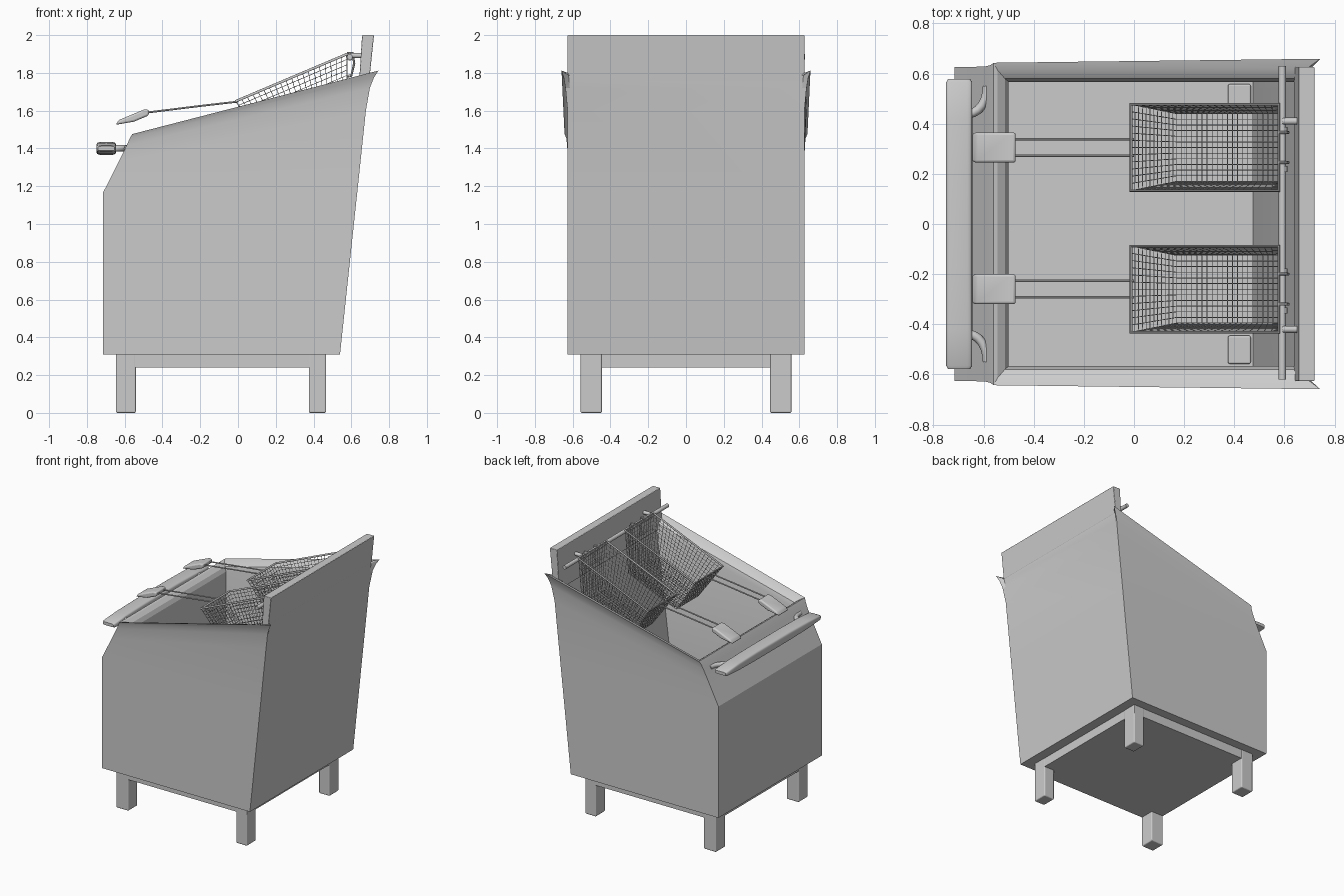
import bpy, bmesh, math
from mathutils import Vector

if "Cube" in bpy.data.objects:
    bpy.data.objects.remove(bpy.data.objects["Cube"])


def make(name, bm, smooth=None, bevel=0):
    bmesh.ops.remove_doubles(bm, verts=bm.verts, dist=1e-5)
    bmesh.ops.recalc_face_normals(bm, faces=bm.faces)
    me = bpy.data.meshes.new(name)
    bm.to_mesh(me)
    bm.free()
    ob = bpy.data.objects.new(name, me)
    bpy.context.collection.objects.link(ob)
    if bevel:
        m = ob.modifiers.new("bevel", 'BEVEL')
        m.width, m.segments, m.limit_method = bevel, 3, 'ANGLE'
    if smooth:
        select(ob)
        bpy.ops.object.shade_smooth_by_angle(angle=math.radians(smooth))
    return ob


def select(ob):
    bpy.ops.object.select_all(action='DESELECT')
    ob.select_set(True)
    bpy.context.view_layer.objects.active = ob


def loft(bm, rings, cap_start=True, cap_end=True):
    vs = [[bm.verts.new(p) for p in r] for r in rings]
    n = len(vs[0])
    for a, b in zip(vs, vs[1:]):
        for i in range(n):
            j = (i + 1) % n
            bm.faces.new((a[i], a[j], b[j], b[i]))
    if cap_start:
        bm.faces.new(vs[0])
    if cap_end:
        bm.faces.new(vs[-1])


def prism(name, pts, y0, y1, bevel=0, smooth=None):
    """Side profile in x,z pulled along y."""
    bm = bmesh.new()
    loft(bm, [[(x, y, z) for x, z in pts] for y in (y0, y1)])
    return make(name, bm, smooth, bevel)


def box(name, x0, x1, y0, y1, z0, z1, bevel=0):
    return prism(name, [(x0, z0), (x1, z0), (x1, z1), (x0, z1)], y0, y1, bevel)


def rod(name, pts, r, cyclic=False, sides=2):
    cu = bpy.data.curves.new(name, 'CURVE')
    cu.dimensions, cu.bevel_depth, cu.bevel_resolution = '3D', r, sides
    cu.use_fill_caps = True
    sp = cu.splines.new('POLY')
    sp.points.add(len(pts) - 1)
    for p, c in zip(sp.points, pts):
        p.co = (*c, 1)
    sp.use_cyclic_u = cyclic
    ob = bpy.data.objects.new(name, cu)
    bpy.context.collection.objects.link(ob)
    select(ob)
    bpy.ops.object.convert(target='MESH')
    bpy.ops.object.shade_smooth_by_angle(angle=math.radians(40))
    return ob


# Cabinet: open tub with flared rim; each ring is front, rear tip, rear panel
def ring(front, tip, back):
    half = [front, tip, back]
    return [(x, y, z) for x, y, z in half] + [(x, -y, z) for x, y, z in reversed(half)]


W = .627
bm = bmesh.new()
loft(bm, [
    ring((-.715, W, .31), (.54, W, .31), (.54, .61, .31)),
    ring((-.715, W, 1.165), (.631, W, 1.165), (.631, .61, 1.165)),
    ring((-.632, W, 1.33), (.677, W, 1.60), (.677, .61, 1.60)),
    ring((-.59, .629, 1.415), (.698, .638, 1.72), (.690, .615, 1.72)),
    ring((-.572, .634, 1.455), (.720, .647, 1.775), (.695, .62, 1.77)),
    ring((-.56, .643, 1.476), (.743, .659, 1.812), (.698, .625, 1.80)),
    ring((-.545, .615, 1.472), (.700, .620, 1.788), (.675, .59, 1.78)),
    ring((-.515, .58, 1.45), (.66, .58, 1.75), (.655, .55, 1.75)),
    ring((-.50, .567, 1.42), (.645, .567, 1.70), (.645, .54, 1.70)),
    ring((-.50, .567, .32), (.475, .567, .32), (.475, .54, .32)),
])
make("fryer_cabinet", bm, 20)

# Upright splash panel along the rear
prism("rear_splash_panel", [(.638, 1.70), (.698, 1.79), (.72, 2.0), (.657, 2.0)], -W, W, .004)

# Base plinth and four legs
box("base_plinth", -.644, .464, -.556, .556, .24, .312)
for x0, x1, n in ((-.646, -.541, "front"), (.375, .466, "rear")):
    for s in (-1, 1):
        box(f"{n}_leg", x0, x1, *sorted((s * .445, s * .558)), 0, .345, .008)

# Front grab handle, thinner towards its ends
bm = bmesh.new()
rings = []
for y, h, w in ((-.578, .012, .044), (-.565, .018, .052), (-.42, .03, .0525), (-.2, .035, .0525),
                (.2, .035, .0525), (.42, .03, .0525), (.565, .018, .052), (.578, .012, .044)):
    r = []
    for i in range(20):
        a = math.tau * i / 20
        c, s = math.cos(a), math.sin(a)
        r.append((-.6975 + w * math.copysign(abs(c) ** .4, c), y,
                  1.40 + h * math.copysign(abs(s) ** .4, s)))
    rings.append(r)
loft(bm, rings)
make("front_handle", bm, 40)

# Curved brackets holding the handle
for s in (-1, 1):
    arc = [(-.66 + .075 * math.sin(t), s * (.44 + .11 * (1 - math.cos(t))), 1.40)
           for t in [math.pi / 2 * i / 6 for i in range(7)]]
    rod("handle_bracket", arc, .018, sides=3)

# Basket hanging rail with pegs
rod("hanging_rail", [(.592, -.62, 1.885), (.592, .63, 1.885)], .015, sides=4)
for y in (-.42, .41):
    rod("rail_peg", [(.592, y, 1.892), (.652, y, 1.892)], .014, sides=4)
for y in (-.345, -.19, .22, .375):
    rod("rail_collar", [(.592, y - .012, 1.885), (.592, y + .012, 1.885)], .02, sides=4)


def patch(bm, a, b, c, d, nu, nv):
    """Grid of quads between four corners."""
    a, b, c, d = map(Vector, (a, b, c, d))
    g = [[bm.verts.new(a.lerp(b, i / nu).lerp(d.lerp(c, i / nu), j / nv))
          for i in range(nu + 1)] for j in range(nv + 1)]
    for j in range(nv):
        for i in range(nu):
            bm.faces.new((g[j][i], g[j][i + 1], g[j + 1][i + 1], g[j + 1][i]))


# Wire baskets with two-wire handles and moulded grips
for cy in (-.26, .305):
    t = [(-.012, cy - .172, 1.65), (.578, cy - .172, 1.90), (.578, cy + .172, 1.90), (-.012, cy + .172, 1.65)]
    b = [(.17, cy - .135, 1.39), (.575, cy - .135, 1.56), (.575, cy + .135, 1.56), (.17, cy + .135, 1.39)]
    bm = bmesh.new()
    for i, n in enumerate((20, 12, 20, 12)):
        j = (i + 1) % 4
        patch(bm, t[i], t[j], b[j], b[i], n, 12)
    patch(bm, b[0], b[1], b[2], b[3], 20, 12)
    ob = make("basket_mesh", bm)
    m = ob.modifiers.new("wires", 'WIREFRAME')
    m.thickness, m.use_even_offset, m.use_boundary = .0045, False, True
    rod("basket_rim", t, .007, cyclic=True)
    for s in (-1, 1):
        rod("basket_handle_wire", [(.0, cy + s * .033, 1.648), (-.20, cy + s * .033, 1.625),
                                   (-.50, cy + s * .033, 1.588)], .005)
        rod("basket_hook", [(.578, cy + s * .06, 1.78), (.60, cy + s * .06, 1.785),
                            (.615, cy + s * .06, 1.85), (.607, cy + s * .06, 1.905),
                            (.578, cy + s * .06, 1.905)], .006)
    rod("basket_rear_brace", [(.59, cy - .12, 1.785), (.59, cy + .12, 1.785)], .007)
    prism("basket_grip", [(-.648, 1.525), (-.632, 1.55), (-.50, 1.605), (-.472, 1.606),
                          (-.472, 1.575), (-.55, 1.542)], cy - .06, cy + .06, .01, 40)
